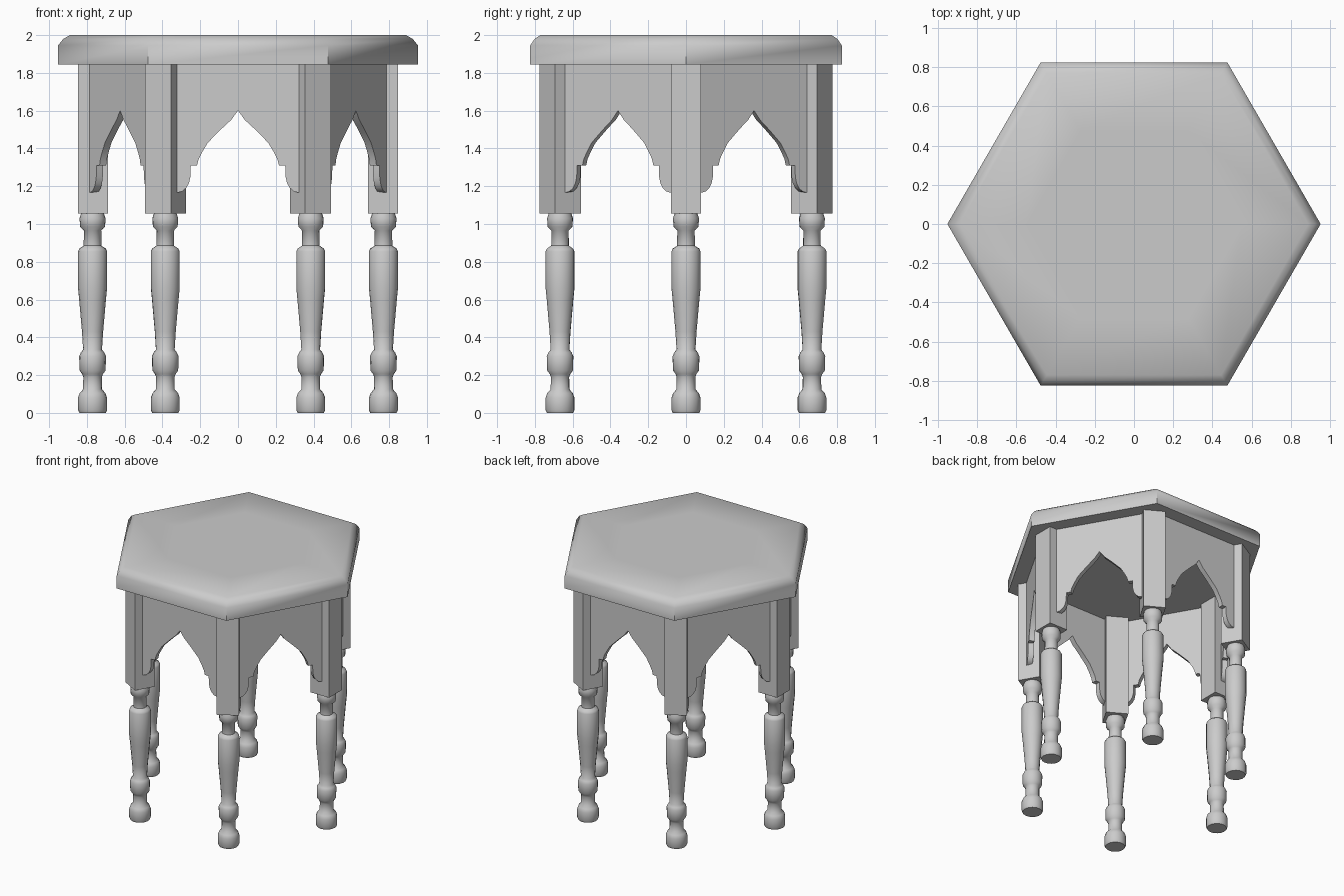
import bpy
import bmesh
from math import cos, sin, pi, radians

if "Cube" in bpy.data.objects:
    bpy.data.objects.remove(bpy.data.objects["Cube"])


def finish(bm, name, angle):
    bmesh.ops.recalc_face_normals(bm, faces=bm.faces)
    mesh = bpy.data.meshes.new(name)
    bm.to_mesh(mesh)
    bm.free()
    obj = bpy.data.objects.new(name, mesh)
    bpy.context.collection.objects.link(obj)
    bpy.ops.object.select_all(action='DESELECT')
    obj.select_set(True)
    bpy.context.view_layer.objects.active = obj
    bpy.ops.object.shade_smooth_by_angle(angle=radians(angle))
    return obj


def stack(name, profile, sides, angle):
    """Closed stack of polygon rings from (radius, z) pairs."""
    bm = bmesh.new()
    rings = [[bm.verts.new((r * cos(2 * pi * i / sides), r * sin(2 * pi * i / sides), z))
              for i in range(sides)] for r, z in profile]
    for a, b in zip(rings, rings[1:]):
        for i in range(sides):
            j = (i + 1) % sides
            bm.faces.new((a[i], a[j], b[j], b[i]))
    bm.faces.new(rings[0])
    bm.faces.new(rings[-1])
    return finish(bm, name, angle)


def place(obj, name, k, radius, offset=0.0):
    """Linked copy of obj turned to side k of the hexagon."""
    copy = obj if k == 0 else obj.copy()
    copy.name = name
    if k:
        bpy.context.collection.objects.link(copy)
    a = k * pi / 3 + offset
    copy.location = (radius * cos(a), radius * sin(a), 0)
    copy.rotation_euler = (0, 0, a)


# hexagonal top with a chamfered rim
stack("table_top", [(0.953, 1.845), (0.953, 1.945), (0.925, 1.98), (0.89, 2.0), (0.55, 2.0)], 6, 50)

# turned lower leg
leg = stack("turned_leg", [
    (0.07, 0), (0.077, 0.015), (0.077, 0.08), (0.068, 0.105), (0.05, 0.125), (0.049, 0.19),
    (0.055, 0.205), (0.069, 0.225), (0.071, 0.30), (0.062, 0.32), (0.05, 0.335), (0.056, 0.43),
    (0.071, 0.60), (0.077, 0.66), (0.077, 0.855), (0.07, 0.87), (0.047, 0.885), (0.046, 0.965),
    (0.066, 0.985), (0.069, 1.03), (0.06, 1.057)], 16, 50)

# square upper post
bm = bmesh.new()
bmesh.ops.create_cube(bm, size=1)
bmesh.ops.scale(bm, vec=(0.16, 0.16, 0.79), verts=bm.verts)
bmesh.ops.translate(bm, vec=(0, 0, 1.45), verts=bm.verts)
post = finish(bm, "post", 30)

# apron panel with pointed arch and rounded lobes, half profile mirrored
half = [(0.037, 1.55), (0.07, 1.52), (0.106, 1.485), (0.16, 1.43), (0.19, 1.38), (0.208, 1.345),
        (0.217, 1.31), (0.25, 1.31), (0.252, 1.25), (0.26, 1.215), (0.275, 1.19), (0.295, 1.173),
        (0.325, 1.165), (0.325, 1.846)]
outline = [(-y, z) for y, z in reversed(half)] + [(0, 1.6)] + half
bm = bmesh.new()
face = bm.faces.new([bm.verts.new((0, y, z)) for y, z in outline])
ext = bmesh.ops.extrude_face_region(bm, geom=[face])
moved = [v for v in ext["geom"] if isinstance(v, bmesh.types.BMVert)]
bmesh.ops.translate(bm, vec=(-0.04, 0, 0), verts=moved)
panel = finish(bm, "apron_panel", 35)

for k in range(6):
    place(leg, f"turned_leg_{k + 1}", k, 0.77)
    place(post, f"post_{k + 1}", k, 0.768)
    place(panel, f"apron_panel_{k + 1}", k, 0.721, pi / 6)
